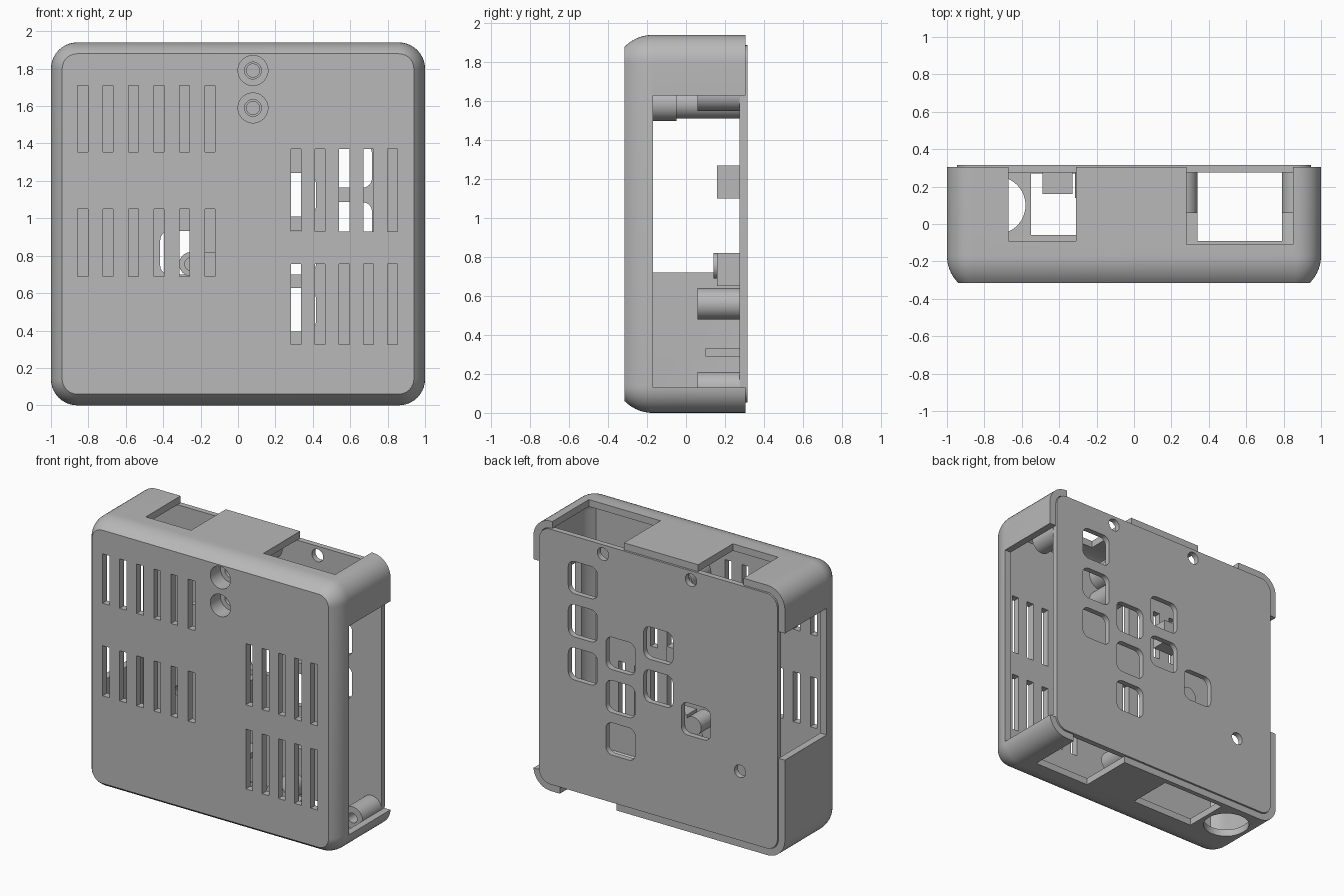
import bpy, bmesh, math
from mathutils import Matrix, Vector

old = bpy.data.objects.get("Cube")
if old:
    bpy.data.objects.remove(old, do_unlink=True)

grey = bpy.data.materials.new("plain grey")
grey.use_nodes = True
colour = (0.48, 0.48, 0.48, 1)
grey.diffuse_color = colour
grey.node_tree.nodes["Principled BSDF"].inputs["Base Color"].default_value = colour

MID = 0.97      # height of the case centre
FRONT, BACK = -0.315, 0.305
CURVE = 0.205   # radius of the rounded front edge


def ring(bm, cx, cz, hx, hz, r, y, seg=10):
    """Rounded rectangle of vertices facing the y axis."""
    verts = []
    for k, (sx, sz) in enumerate([(1, 1), (-1, 1), (-1, -1), (1, -1)]):
        for i in range(seg + 1):
            a = math.pi / 2 * (k + i / seg)
            verts.append(bm.verts.new((cx + sx * (hx - r) + r * math.cos(a), y,
                                       cz + sz * (hz - r) + r * math.sin(a))))
    return verts


def loft(bm, rings):
    for a, b in zip(rings, rings[1:]):
        for i in range(len(a)):
            j = (i + 1) % len(a)
            bm.faces.new((a[i], a[j], b[j], b[i]))
    bm.faces.new(rings[0])
    bm.faces.new(rings[-1][::-1])


def prism(bm, cx, cz, hx, hz, r, y0, y1):
    loft(bm, [ring(bm, cx, cz, hx, hz, r, y) for y in (y0, y1)])


def rod(bm, x, z, r, y0, y1):
    prism(bm, x, z, r, r, r, y0, y1)


def box(bm, x0, x1, y0, y1, z0, z1):
    lo, hi = Vector((x0, y0, z0)), Vector((x1, y1, z1))
    m = Matrix.Translation((lo + hi) / 2) @ Matrix.Diagonal((*(hi - lo), 1))
    bmesh.ops.create_cube(bm, size=1, matrix=m)


def case_loft(bm, sections):
    """Case outline drawn at several depths, given as (y, inset)."""
    loft(bm, [ring(bm, 0, MID, 1 - d, MID - d, 0.14 - d, y) for y, d in sections])


def make(name, build):
    bm = bmesh.new()
    build(bm)
    bmesh.ops.remove_doubles(bm, verts=bm.verts, dist=0.00001)
    bmesh.ops.recalc_face_normals(bm, faces=bm.faces)
    mesh = bpy.data.meshes.new(name)
    bm.to_mesh(mesh)
    bm.free()
    mesh.materials.append(grey)
    obj = bpy.data.objects.new(name, mesh)
    bpy.context.collection.objects.link(obj)
    return obj


def select(obj):
    bpy.ops.object.select_all(action='DESELECT')
    obj.select_set(True)
    bpy.context.view_layer.objects.active = obj


def cut(obj, build):
    cutter = make("cutter", build)
    cutter.hide_render = True
    mod = obj.modifiers.new("cut", 'BOOLEAN')
    mod.operation, mod.solver, mod.object = 'DIFFERENCE', 'EXACT', cutter
    select(obj)
    bpy.ops.object.modifier_apply(modifier=mod.name)
    bpy.data.objects.remove(cutter, do_unlink=True)


def smooth(obj):
    select(obj)
    bpy.ops.object.shade_smooth_by_angle(angle=math.radians(30))


# Hollow case with a rounded front edge
def case_body(bm):
    sections = []
    for i in range(9):
        depth = 0.145 * (1 - i / 8)
        sections.append((FRONT + 0.145 - depth, CURVE - math.sqrt(CURVE ** 2 - depth ** 2)))
    case_loft(bm, sections + [(BACK, 0)])


case = make("case_shell", case_body)
cut(case, lambda bm: case_loft(bm, [(-0.265, 0.1), (-0.22, 0.065), (-0.17, 0.05), (0.4, 0.05)]))


# Ventilation slots through the front
def vents(bm):
    for x0, step, count, spans in [(-0.83, 0.136, 6, [(1.355, 1.71), (0.69, 1.05)]),
                                   (0.31, 0.129, 5, [(0.93, 1.37), (0.325, 0.755)])]:
        for i in range(count):
            for z0, z1 in spans:
                x = x0 + i * step
                box(bm, x - 0.027, x + 0.027, -0.4, -0.2, z0, z1)


cut(case, vents)

# Side, top and bottom openings
for opening in [(0.9, 1.1, -0.17, 0.4, 0.13, 1.63),
                (-1.1, -0.9, -0.17, 0.4, 0.72, 1.63),
                (0.28, 0.85, -0.11, 0.4, 1.82, 2.1),
                (-0.67, -0.31, -0.09, 0.4, 1.82, 2.1),
                (0.34, 0.79, -0.09, 0.4, -0.1, 0.12),
                (-0.55, -0.05, -0.06, 0.27, -0.1, 0.12)]:
    cut(case, lambda bm: box(bm, *opening))
cut(case, lambda bm: bmesh.ops.create_cone(
    bm, cap_ends=True, segments=48, radius1=0.154, radius2=0.154, depth=0.24,
    matrix=Matrix.Translation((-0.734, 0.1, 0))))

# Countersunk screw bosses behind the front
SCREWS = [(0.08, 1.59), (0.08, 1.79)]


def at_screws(r, y0, y1):
    return lambda bm: [rod(bm, x, z, r, y0, y1) for x, z in SCREWS]


cut(case, at_screws(0.08, -0.4, -0.2))
bosses = make("screw_bosses", at_screws(0.092, -0.27, -0.05))
cut(bosses, at_screws(0.08, -0.4, -0.2))
cut(bosses, at_screws(0.045, -0.3, 0))

# Back lid with button windows and round holes
lid = make("back_lid", lambda bm: case_loft(bm, [(0.275, 0.053), (0.315, 0.053)]))
BUTTONS = [(0.6, 1.59), (0.6, 1.28), (0.6, 0.97), (0.3, 1.125), (0.3, 0.815),
           (0.3, 0.51), (0, 1.28), (0, 0.97), (-0.3, 0.815)]
HOLES = [(0.44, 1.82), (-0.26, 1.82), (-0.65, 0.55)]


def lid_cuts(bm):
    for x, z in BUTTONS:
        prism(bm, x, z, 0.116, 0.116, 0.05, 0.2, 0.4)
    for x, z in HOLES:
        rod(bm, x, z, 0.045, 0.2, 0.4)


cut(lid, lid_cuts)

# Hollow standoffs on the lid
STANDOFFS = [(x, z, 0.08, 0.06, 0.277) for x in (0.26, 0.87) for z in (0.13, 1.63)]
STANDOFFS += [(-0.1, 0.56, 0.08, 0.06, 0.277), (-0.25, 0.755, 0.065, 0.14, 0.277)]
STANDOFFS += [(x, z, 0.08, -0.05, 0.277) for x, z in SCREWS]
standoffs = []
for x, z, r, y0, y1 in STANDOFFS:
    post = make("standoff", lambda bm: rod(bm, x, z, r, y0, y1))
    cut(post, lambda bm: rod(bm, x, z, 0.035, y0 - 0.1, y1 - 0.03))
    standoffs.append(post)


# Board clips and support rib inside the lid
def clips(bm):
    for x, z in [(-0.41, 1.185), (-0.12, 1.185), (-0.12, 0.735)]:
        box(bm, x - 0.08, x + 0.08, 0.16, 0.277, z - 0.085, z + 0.085)
    box(bm, -0.2, 0, 0.1, 0.277, 0.29, 0.33)


make("board_clips", clips)

for part in [case, bosses, lid] + standoffs:
    smooth(part)
bpy.ops.object.select_all(action='DESELECT')
